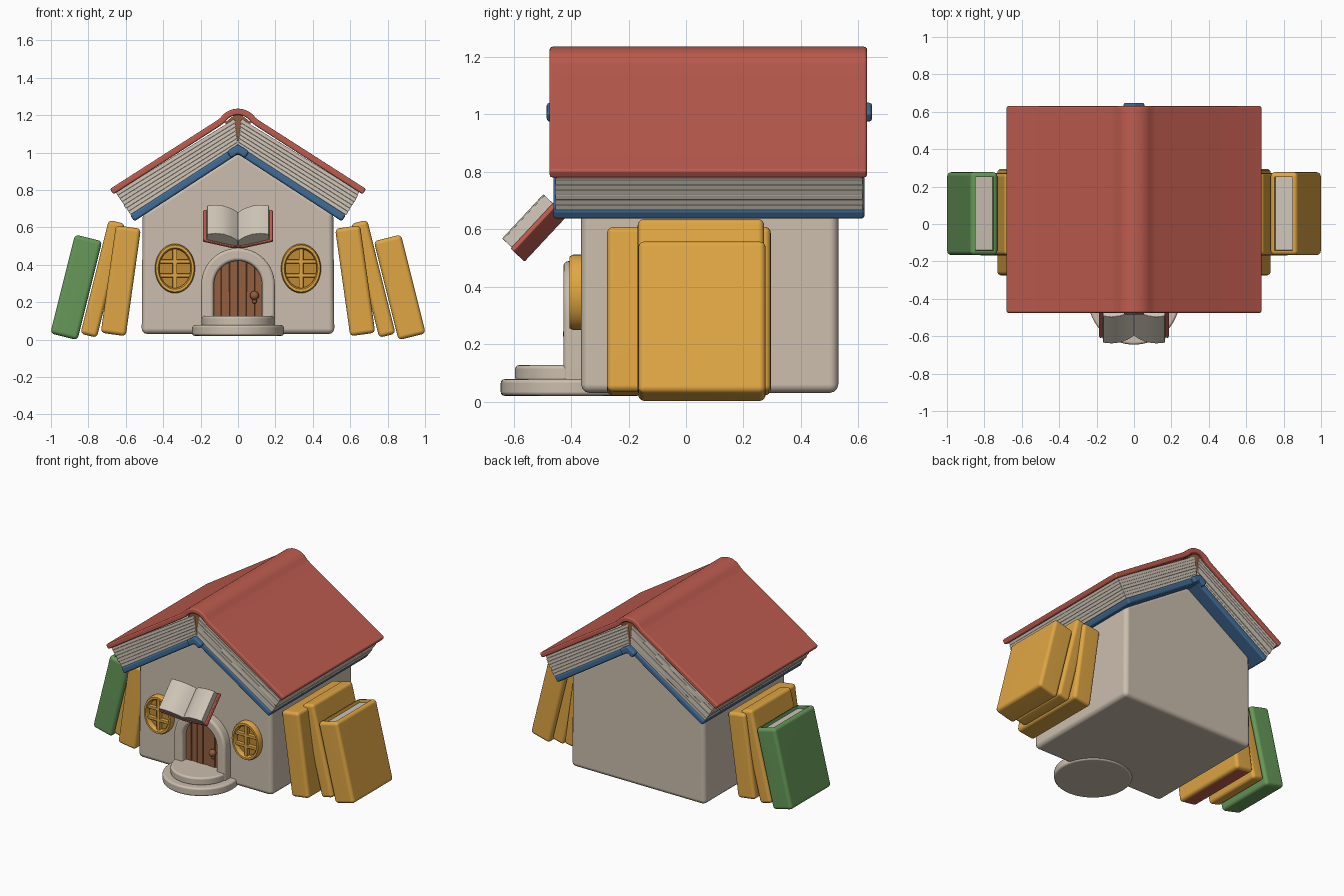
import bpy, bmesh, random
from math import sin, cos, radians
from mathutils import Matrix, Vector

random.seed(4)
cube = bpy.data.objects.get("Cube")
if cube:
    bpy.data.objects.remove(cube)


def material(name, *rgb):
    lin = [((c / 255 + 0.055) / 1.055) ** 2.4 for c in rgb] + [1]
    m = bpy.data.materials.new(name)
    m.use_nodes = True
    m.diffuse_color = lin
    m.node_tree.nodes["Principled BSDF"].inputs["Base Color"].default_value = lin
    return m


STONE = material("stone", 203, 190, 173)
PAPER = material("paper", 208, 198, 184)
RED = material("red cover", 190, 92, 79)
BLUE = material("blue cover", 64, 107, 150)
GOLD = material("gold", 223, 166, 68)
PANE = material("dark gold pane", 190, 138, 54)
GREEN = material("green cover", 102, 152, 89)
WOOD = material("brown wood", 146, 94, 64)


def finish(name, bm, mat, bevel=0.0, matrix=Matrix()):
    """Turn a bmesh into a smooth-shaded object with rounded edges."""
    bmesh.ops.recalc_face_normals(bm, faces=bm.faces)
    for f in bm.faces:
        f.smooth = True
    me = bpy.data.meshes.new(name)
    bm.to_mesh(me)
    bm.free()
    me.materials.append(mat)
    ob = bpy.data.objects.new(name, me)
    bpy.context.collection.objects.link(ob)
    ob.matrix_world = matrix
    if bevel:
        mod = ob.modifiers.new("rounding", "BEVEL")
        mod.width, mod.segments = bevel, 3
        mod.limit_method, mod.angle_limit = "ANGLE", radians(35)
        mod.harden_normals = True
    else:
        bpy.ops.object.select_all(action="DESELECT")
        ob.select_set(True)
        bpy.context.view_layer.objects.active = ob
        bpy.ops.object.shade_smooth_by_angle(angle=radians(35))
    return ob


def prism(name, profile, y0, y1, mat, bevel=0.0, matrix=Matrix()):
    """Extrude an x-z profile along y."""
    bm = bmesh.new()
    face = bm.faces.new([bm.verts.new((x, y0, z)) for x, z in profile])
    ext = bmesh.ops.extrude_face_region(bm, geom=[face])["geom"]
    verts = [v for v in ext if isinstance(v, bmesh.types.BMVert)]
    bmesh.ops.translate(bm, verts=verts, vec=(0, y1 - y0, 0))
    return finish(name, bm, mat, bevel, matrix)


def strip(path, t):
    """Profile of a band of thickness t lying to the right of a path."""
    pts = [Vector(p) for p in path]
    inner = []
    for i, p in enumerate(pts):
        a = (p - pts[i - 1]).normalized() if i else (pts[1] - p).normalized()
        b = (pts[i + 1] - p).normalized() if i < len(pts) - 1 else a
        n = Vector((a.y + b.y, -a.x - b.x)).normalized()
        inner.append(p + n * t / n.dot(Vector((a.y, -a.x))))
    return pts + inner[::-1]


def mirrored(half):
    """Complete a left-to-centre path with its mirror image."""
    return half + [(-x, z) for x, z in reversed(half) if abs(x) > 0.001]


def arc(r, a0, a1, n, cz=0, stretch=1):
    angles = [radians(a0 + (a1 - a0) * i / n) for i in range(n + 1)]
    return [(r * cos(a), cz + stretch * r * sin(a)) for a in angles]


def disc(name, r, z0, z1, y, mat, bevel):
    bm = bmesh.new()
    bmesh.ops.create_cone(bm, cap_ends=True, segments=64, radius1=r, radius2=r, depth=z1 - z0)
    return finish(name, bm, mat, bevel, Matrix.Translation((0, y, (z0 + z1) / 2)))


# House walls
prism("house_walls", mirrored([(-0.515, 0.03), (-0.51, 0.68), (0, 1.01)]), -0.365, 0.53, STONE, 0.03)

# Roof: red outer cover with a raised spine, blue inner cover, paper between
red_half = [(-0.685, 0.805), (-0.115, 1.17)] + arc(0.115, 145, 90, 5, 1.12)
prism("roof_red_cover", strip(mirrored(red_half), 0.034), -0.475, 0.63, RED, 0.01)
prism("roof_blue_cover", strip(mirrored([(-0.578, 0.667), (0, 1.042)]), 0.042), -0.462, 0.622, BLUE, 0.013)
prism("roof_blue_spine", strip(mirrored([(-0.06, 1.005), (0, 1.044)]), 0.042), -0.485, 0.648, BLUE, 0.012)
prism("roof_binding", [(0, 1.06), (0.07, 1.16), (0, 1.215), (-0.07, 1.16)], -0.45, 0.61, WOOD)
LAYERS = 7
low_in, low_out = Vector((0, 1.035)), Vector((0.58, 0.665))
top_in, top_out = Vector((0.018, 1.18)), Vector((0.655, 0.788))
for side, label in ((1, "left"), (-1, "right")):
    for i in range(LAYERS):
        a, b = i / LAYERS, (i + 1) / LAYERS
        inset = random.uniform(0, 0.006)
        back = Vector((-inset, inset * 0.6))
        quad = [low_in.lerp(top_in, a), low_out.lerp(top_out, a) + back,
                low_out.lerp(top_out, b) + back, low_in.lerp(top_in, b)]
        prism(f"roof_pages_{label}_{i}", [(side * x, z) for x, z in quad],
              -0.457 + inset, 0.617 - inset, PAPER, 0.002)


# Leaning books, some with a recessed page block on top
def book(name, side, x, z, w, h, y0, y1, lean, mat, open_top=False, base=PAPER):
    bm = bmesh.new()
    bmesh.ops.create_cube(bm, size=1)
    bmesh.ops.scale(bm, vec=(w, y1 - y0, h), verts=bm.verts)
    bmesh.ops.translate(bm, vec=(side * w / 2, (y0 + y1) / 2, h / 2), verts=bm.verts)
    bmesh.ops.bevel(bm, geom=bm.edges[:], offset=0.022, segments=4, profile=0.5, affect="EDGES")
    top = max(bm.faces, key=lambda f: f.calc_center_median().z)
    bottom = min(bm.faces, key=lambda f: f.calc_center_median().z)
    if base != PAPER:
        bottom.material_index = 1
    if open_top:
        bmesh.ops.inset_region(bm, faces=[top], thickness=0.004)
        bmesh.ops.inset_region(bm, faces=[top], thickness=0.002, depth=-0.02)
        top.material_index = 1
    m = Matrix.Translation((side * x, 0, z)) @ Matrix.Rotation(radians(-lean * side), 4, "Y")
    ob = finish(name, bm, mat, 0, m)
    ob.data.materials.append(base)
    ob.modifiers.new("flat face normals", "WEIGHTED_NORMAL").keep_sharp = True


for side, label, outer, base in ((1, "left", GOLD, PAPER), (-1, "right", GREEN, RED)):
    book(f"inner_book_{label}", side, 0.60, 0.018, 0.135, 0.58, -0.275, 0.295, 8, GOLD, base=base)
    book(f"middle_book_{label}", side, 0.755, 0.01, 0.09, 0.627, -0.168, 0.272, 14, GOLD)
    book(f"outer_book_{label}", side, 0.858, -0.003, 0.15, 0.545, -0.166, 0.277, 14, outer, True)

# Doorway, planks, knob and steps
frame = mirrored([(-0.197, 0.03)] + arc(0.197, 180, 90, 12, 0.292))
prism("door_frame", strip(frame, 0.068), -0.427, -0.34, STONE, 0.018)
PLANKS = 6
pw = 0.27 / PLANKS
for i in range(PLANKS):
    x0 = -0.135 + i * pw
    xs = [x0 + pw * k / 4 for k in range(5)]
    crown = [(x, 0.292 + max(0.136 ** 2 - x * x, 0) ** 0.5) for x in reversed(xs)]
    prism(f"door_plank_{i}", [(x0, 0.1), (x0 + pw, 0.1)] + crown, -0.385 + 0.004 * (i % 2), -0.35, WOOD, 0.004)


def ball(name, r, x, y, z, mat):
    bm = bmesh.new()
    bmesh.ops.create_uvsphere(bm, u_segments=20, v_segments=12, radius=r)
    finish(name, bm, mat, 0, Matrix.Translation((x, y, z)))


ball("door_knob", 0.024, 0.088, -0.405, 0.235, WOOD)
ball("door_knob_drop", 0.013, 0.088, -0.4, 0.205, WOOD)
disc("lower_step", 0.245, 0.02, 0.078, -0.4, STONE, 0.014)
disc("upper_step", 0.193, 0.07, 0.127, -0.402, STONE, 0.014)

# Oval windows with glazing bars
ring = arc(0.107, 180, -180, 40, 0, 1.23)[:-1]
for side, label in ((1, "left"), (-1, "right")):
    cx, cz = side * 0.337, 0.38
    bm = bmesh.new()
    loops = []
    for scale, y in ((1, -0.35), (1, -0.392), (0.95, -0.405), (0.84, -0.405), (0.78, -0.392), (0.78, -0.35)):
        loops.append([bm.verts.new((cx + x * scale, y, cz + z * scale)) for x, z in ring])
    for la, lb in zip(loops, loops[1:] + loops[:1]):
        for k in range(len(ring)):
            bm.faces.new((la[k - 1], la[k], lb[k], lb[k - 1]))
    finish(f"window_frame_{label}", bm, GOLD)
    prism(f"window_pane_{label}", [(cx + x * 0.85, cz + z * 0.85) for x, z in ring], -0.37, -0.36, PANE)
    bars = [(0, 0, 0.012, 0.11), (0, 0.037, 0.085, 0.01), (0, -0.037, 0.085, 0.01)]
    for k, (bx, bz, hw, hh) in enumerate(bars):
        x, z = cx + bx, cz + bz
        prism(f"window_bar_{label}_{k}", [(x - hw, z - hh), (x + hw, z - hh), (x + hw, z + hh), (x - hw, z + hh)],
              -0.395, -0.36, GOLD, 0.005)

# Open book sign, tilted back above the door
tilt = Matrix.Translation((0, -0.562, 0.487)) @ Matrix.Rotation(radians(47), 4, "X")
prism("sign_cover", strip(mirrored([(-0.183, 0.068), (-0.03, 0.018), (0, 0.018)]), 0.018), 0, 0.222, RED, 0.005, tilt)
for side, label in ((1, "left"), (-1, "right")):
    leaf = [(0, 0.015), (0.035, 0.018), (0.168, 0.062), (0.165, 0.106), (0.12, 0.112),
            (0.075, 0.105), (0.035, 0.085), (0, 0.055)]
    prism(f"sign_pages_{label}", [(side * x, z) for x, z in leaf], 0.006, 0.216, PAPER, 0.003, tilt)
